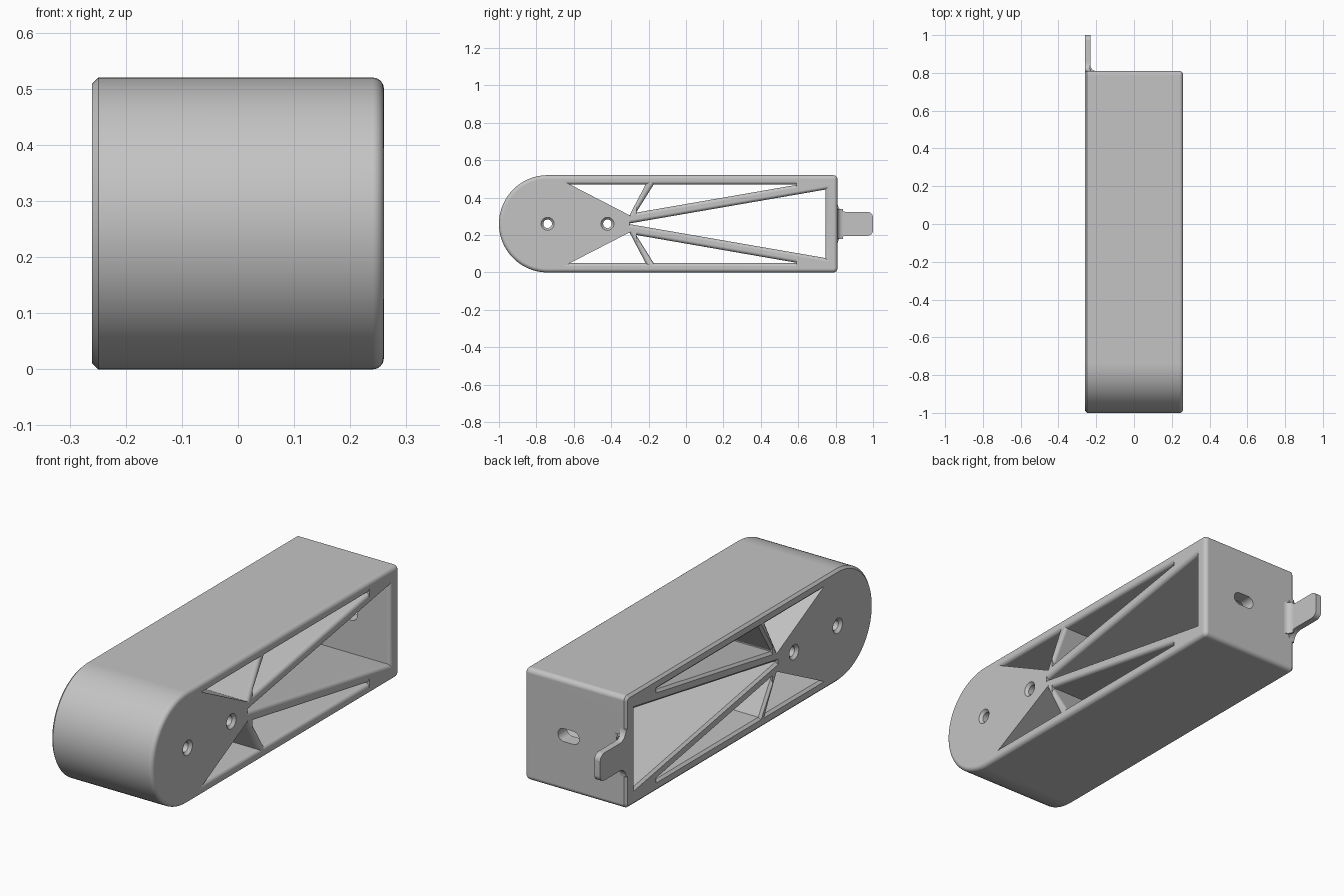
import bpy, bmesh
from math import sin, cos, pi, radians

if "Cube" in bpy.data.objects:
    bpy.data.objects.remove(bpy.data.objects["Cube"], do_unlink=True)

HALF = 0.26      # half width and half height of the body
MID = 0.26       # height of the centre line
FILLET = 0.02    # rounding on the left side
CHAMFER = 0.011  # bevel on the right side

grey = bpy.data.materials.new("light grey")
grey.use_nodes = True
grey.diffuse_color = (0.55, 0.55, 0.55, 1)
grey.node_tree.nodes["Principled BSDF"].inputs["Base Color"].default_value = (0.55, 0.55, 0.55, 1)


def solid(name, rings):
    """Closed solid skinned over a stack of equal rings."""
    bm = bmesh.new()
    rows = [[bm.verts.new(p) for p in ring] for ring in rings]
    n = len(rows[0])
    for a, b in zip(rows, rows[1:]):
        for i in range(n):
            j = (i + 1) % n
            bm.faces.new((a[i], a[j], b[j], b[i]))
    bm.faces.new(rows[0])
    bm.faces.new(rows[-1])
    bmesh.ops.recalc_face_normals(bm, faces=bm.faces)
    me = bpy.data.meshes.new(name)
    bm.to_mesh(me)
    bm.free()
    me.materials.append(grey)
    ob = bpy.data.objects.new(name, me)
    bpy.context.scene.collection.objects.link(ob)
    return ob


def arc(cy, cz, r, start, end, steps):
    angles = [radians(start + (end - start) * i / steps) for i in range(steps + 1)]
    return [(cy + r * cos(a), cz + r * sin(a)) for a in angles]


def offset(poly, dist, weights):
    """Move each edge outward by dist * weight and intersect the neighbours."""
    n, lines, out = len(poly), [], []
    for i in range(n):
        (ay, az), (by, bz) = poly[i], poly[(i + 1) % n]
        length = ((by - ay) ** 2 + (bz - az) ** 2) ** 0.5
        ny, nz = (bz - az) / length, (ay - by) / length
        lines.append((ny, nz, ny * ay + nz * az + dist * weights[i]))
    for i in range(n):
        (a, b, c), (d, e, f) = lines[i - 1], lines[i]
        det = a * e - b * d
        out.append(((c * e - b * f) / det, (a * f - c * d) / det))
    return out


def edge_sections(r):
    """(x, offset) pairs: chamfer on one side, fillet on the other."""
    secs = [(-HALF, CHAMFER), (-HALF + CHAMFER, 0)]
    for i in range(7):
        a = i * pi / 12
        secs.append((HALF - r + r * sin(a), r * (1 - cos(a))))
    return secs


def prism(name, poly, sections, weights=None):
    weights = weights or [1] * len(poly)
    return solid(name, [[(x, y, z) for y, z in offset(poly, d, weights)]
                        for x, d in sections])


def cut(target, cutter):
    bpy.context.view_layer.objects.active = target
    mod = target.modifiers.new("cut", 'BOOLEAN')
    mod.operation, mod.solver, mod.object = 'DIFFERENCE', 'EXACT', cutter
    bpy.ops.object.modifier_apply(modifier=mod.name)
    bpy.data.objects.remove(cutter, do_unlink=True)


def finish(ob):
    bpy.ops.object.select_all(action='DESELECT')
    ob.select_set(True)
    bpy.context.view_layer.objects.active = ob
    bpy.ops.object.shade_smooth_by_angle(angle=radians(30))
    mod = ob.modifiers.new("even_shading", 'WEIGHTED_NORMAL')
    mod.keep_sharp = True


# Body: block with a half-round nose and softened back corners
c = 0.022
back = 0.81
outline = (arc(-0.74, MID, HALF, 90, 270, 48)
           + arc(back - c, c, c, -90, 0, 4)
           + arc(back - c, 2 * HALF - c, c, 0, 90, 4))
body = prism("braced_body", outline, [(x, -d) for x, d in edge_sections(FILLET)])

# Openings between the braces; a weight of 0 keeps that edge crisp
front_gap = ([(-0.62, 0.47), (-0.302, 0.306), (-0.216, 0.47)], [0, 1, 1])
upper_gap = ([(-0.264, 0.324), (-0.264, 0.32), (0.59, 0.468), (0.59, 0.47), (-0.173, 0.47)],
             [0, 1, 0, 1, 1])
rear_gap = ([(-0.302, 0.262), (-0.302, 0.258), (0.745, 0.077), (0.745, 0.443)],
            [0, 1, 1, 1])


def flipped(gap):
    pts, w = gap
    n = len(pts)
    return ([(y, 2 * MID - z) for y, z in reversed(pts)], [w[n - 2 - i] for i in range(n)])


secs = edge_sections(0.018)
secs = [(-0.3, secs[0][1])] + secs + [(0.3, secs[-1][1])]
for pts, w in (front_gap, upper_gap, rear_gap, flipped(front_gap), flipped(upper_gap)):
    cut(body, prism("gap_cutter", pts, secs, w))

# Countersunk screw holes through the nose
hole_secs = [(-0.3, 0.035), (-0.26, 0.035), (-0.247, 0.023),
             (0.247, 0.023), (0.26, 0.035), (0.3, 0.035)]
for y in (-0.74, -0.42):
    rings = [[(x, *p) for p in arc(y, MID, r, 0, 345, 23)] for x, r in hole_secs]
    cut(body, solid("hole_cutter", rings))

# Slot in the back wall
slot = arc(0.06, MID, 0.03, -90, 90, 10) + arc(0.01, MID, 0.03, 90, 270, 10)
cut(body, solid("slot_cutter", [[(x, y, z) for x, z in slot] for y in (0.7, 0.9)]))
finish(body)

# Rear tab: flared at the root, rounded at the tip
upper = ([(0.78, 0.37)] + arc(0.856, 0.37, 0.046, 180, 270, 8)
         + arc(0.97, 0.294, 0.03, 90, 0, 6))
tab_outline = upper + [(y, 2 * MID - z) for y, z in reversed(upper)]
tab = solid("rear_tab", [[(x, y, z) for y, z in tab_outline] for x in (-0.26, -0.23)])
finish(tab)

# Fillet where the tab meets the back wall
root = [(-0.235, 0.8), (-0.235, 0.84)] + arc(-0.2, 0.84, 0.03, 180, 270, 6) + [(-0.2, 0.8)]
tab_fillet = solid("tab_fillet", [[(x, y, z) for x, y in root] for z in (0.18, 0.34)])
finish(tab_fillet)
